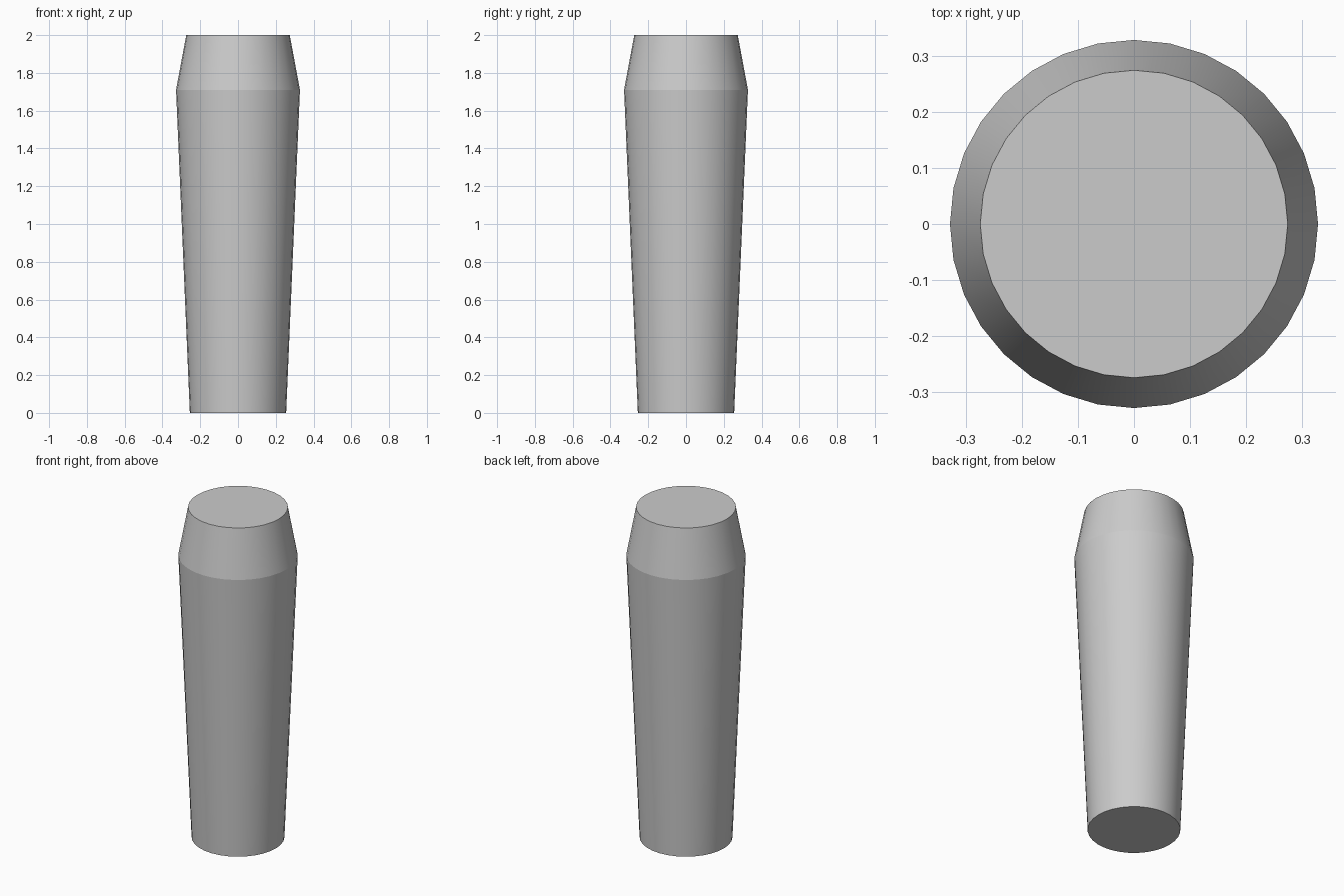
import bpy, bmesh, math

if "Cube" in bpy.data.objects:
    bpy.data.objects.remove(bpy.data.objects["Cube"])

SIDES = 32
# profile: (radius, height) from the foot to the top
PROFILE = [(0.255, 0.0), (0.328, 1.71), (0.274, 2.0)]

# tapered body with a chamfered shoulder, closed at both ends
bm = bmesh.new()
rings = [[bm.verts.new((r * math.cos(2 * math.pi * i / SIDES),
                        r * math.sin(2 * math.pi * i / SIDES), z))
          for i in range(SIDES)] for r, z in PROFILE]
for low, high in zip(rings, rings[1:]):
    for i in range(SIDES):
        j = (i + 1) % SIDES
        bm.faces.new((low[i], low[j], high[j], high[i]))
bm.faces.new(rings[0][::-1])
bm.faces.new(rings[-1])

mesh = bpy.data.meshes.new("tapered_body")
bm.to_mesh(mesh)
bm.free()
body = bpy.data.objects.new("tapered_body", mesh)
bpy.context.collection.objects.link(body)

# smooth round sides, crisp shoulder and rims
bpy.context.view_layer.objects.active = body
body.select_set(True)
bpy.ops.object.shade_smooth_by_angle(angle=math.radians(12))
